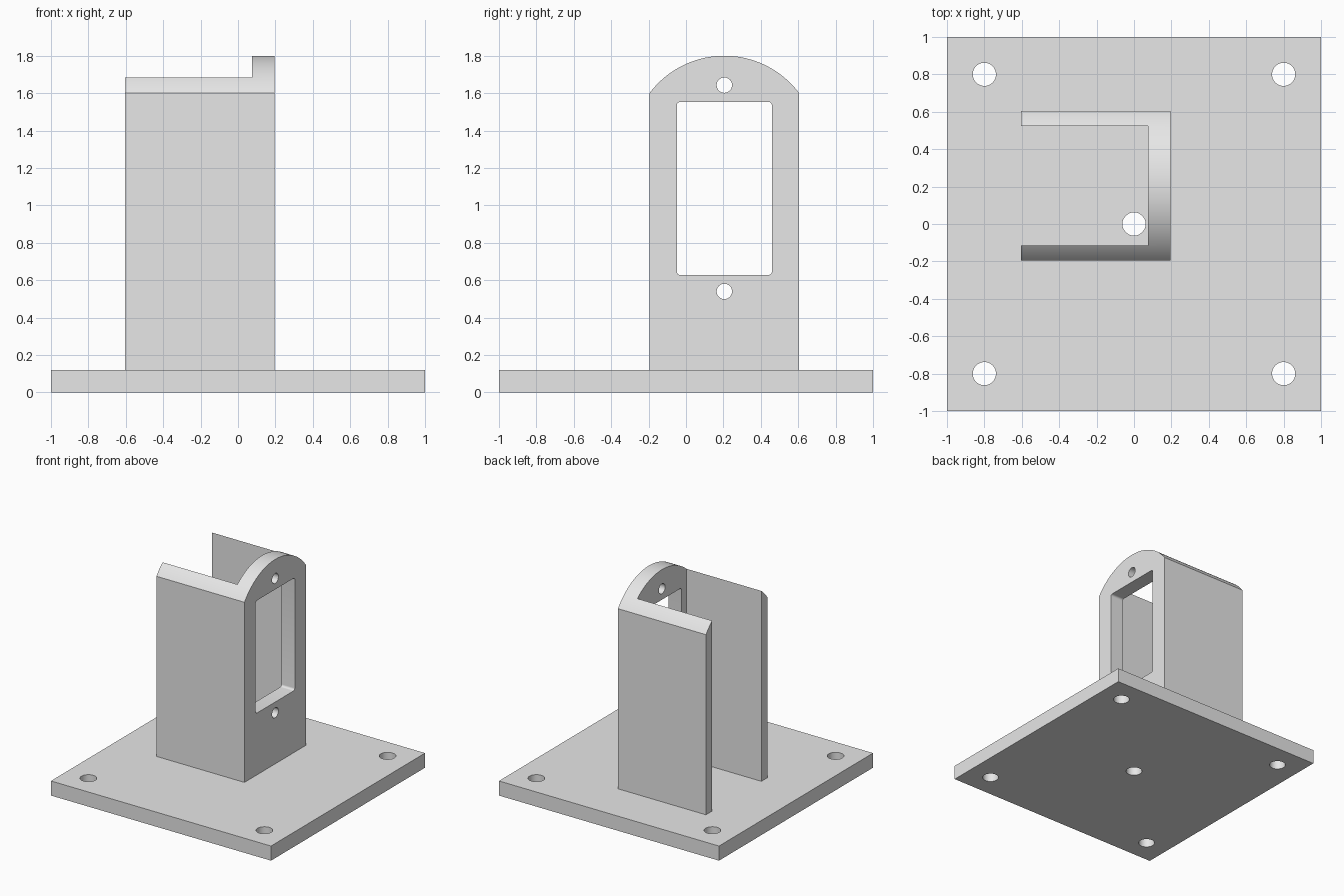
import bpy, math

cube = bpy.data.objects.get("Cube")
if cube:
    bpy.data.objects.remove(cube, do_unlink=True)

grey = bpy.data.materials.new("light grey")
grey.use_nodes = True
grey.diffuse_color = (0.8, 0.8, 0.8, 1)
grey.node_tree.nodes["Principled BSDF"].inputs["Base Color"].default_value = (0.8, 0.8, 0.8, 1)

CY = 0.205               # centre line of the upright bracket
BACK, FRONT = -0.605, 0.195   # extent of the bracket along x
BASE_TOP = 0.12


def prism(name, points, x0, x1):
    """Extrude a (y, z) outline along x."""
    n = len(points)
    verts = [(x, y, z) for x in (x0, x1) for y, z in points]
    faces = [tuple(reversed(range(n))), tuple(range(n, 2 * n))]
    faces += [(i, (i + 1) % n, n + (i + 1) % n, n + i) for i in range(n)]
    mesh = bpy.data.meshes.new(name)
    mesh.from_pydata(verts, [], faces)
    obj = bpy.data.objects.new(name, mesh)
    bpy.context.collection.objects.link(obj)
    return obj


def box(name, x, y, z):
    return prism(name, [(y[0], z[0]), (y[1], z[0]), (y[1], z[1]), (y[0], z[1])], *x)


def arc(cy, cz, r, start, end, steps):
    angles = [math.radians(start + (end - start) * i / steps) for i in range(steps + 1)]
    return [(cy + r * math.cos(a), cz + r * math.sin(a)) for a in angles]


def drill(location, radius, along_x=False):
    bpy.ops.mesh.primitive_cylinder_add(vertices=48, radius=radius, depth=0.4, location=location,
                                        rotation=(0, math.pi / 2 if along_x else 0, 0))
    return bpy.context.object


def cut(obj, cutters):
    """Subtract the cutters, then finish shading and colour."""
    for c in cutters:
        c.hide_render = True
        mod = obj.modifiers.new("cut", "BOOLEAN")
        mod.operation, mod.solver, mod.object = "DIFFERENCE", "EXACT", c
    bpy.context.view_layer.update()
    graph = bpy.context.evaluated_depsgraph_get()
    mesh = bpy.data.meshes.new_from_object(obj.evaluated_get(graph))
    obj.modifiers.clear()
    obj.data = mesh
    for c in cutters:
        bpy.data.objects.remove(c, do_unlink=True)
    mesh.materials.clear()
    mesh.materials.append(grey)
    bpy.ops.object.select_all(action="DESELECT")
    obj.select_set(True)
    bpy.context.view_layer.objects.active = obj
    bpy.ops.object.shade_smooth_by_angle(angle=math.radians(30))


# Base plate with four corner holes and one in the middle
base = box("base_plate", (-1, 1), (-1, 1), (0, BASE_TOP))
spots = [(x, y) for x in (-0.8, 0.8) for y in (-0.8, 0.8)] + [(0, 0)]
cut(base, [drill((x, y, BASE_TOP / 2), 0.062) for x, y in spots])

# Upright bracket: arched outline, hollowed into a U open at top and back
half = math.degrees(math.asin(0.8))
outline = [(CY - 0.4, BASE_TOP), (CY + 0.4, BASE_TOP)]
outline += arc(CY, 1.3, 0.5, 90 - half, 90 + half, 48)
bracket = prism("upright_bracket", outline, BACK, FRONT)
channel = box("channel_cutter", (BACK - 0.2, FRONT - 0.12), (CY - 0.32, CY + 0.32),
              (BASE_TOP - 0.1, 2))

# Rounded window and the two screw holes of the face plate
r, hw, z0, z1 = 0.018, 0.254, 0.628, 1.553
window_outline = []
for y, z, start in ((hw - r, z0 + r, -90), (hw - r, z1 - r, 0),
                    (r - hw, z1 - r, 90), (r - hw, z0 + r, 180)):
    window_outline += arc(CY + y, z, r, start, start + 90, 6)
window = prism("window_cutter", window_outline, 0, 0.3)
screws = [drill((0.135, CY, z), 0.041, True) for z in (0.54, 1.643)]
cut(bracket, [channel, window] + screws)
